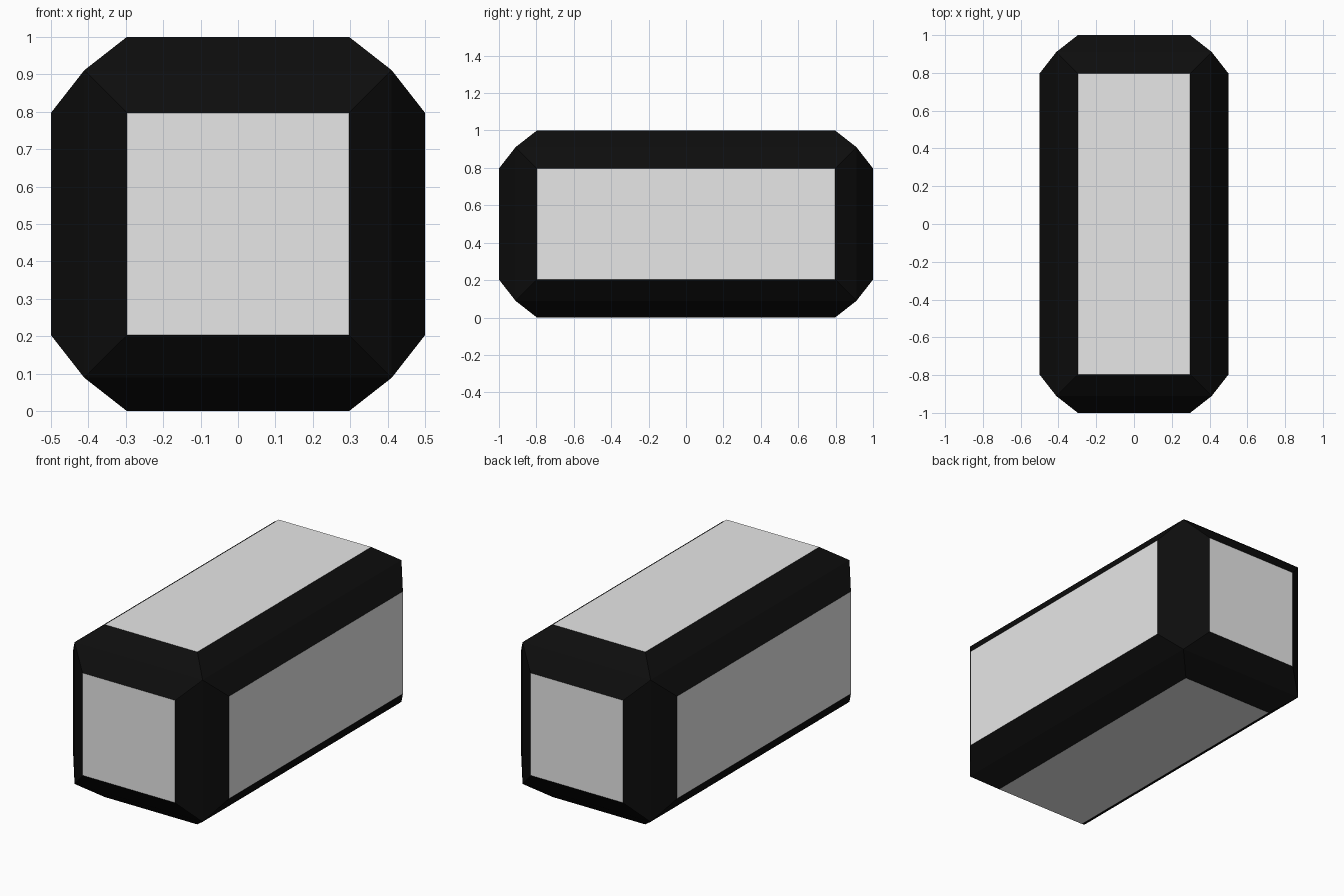
import bpy, bmesh
from mathutils import Matrix

if "Cube" in bpy.data.objects:
    bpy.data.objects.remove(bpy.data.objects["Cube"])


def material(name, value):
    m = bpy.data.materials.new(name)
    m.diffuse_color = (value, value, value, 1)
    m.use_nodes = True
    m.node_tree.nodes["Principled BSDF"].inputs["Base Color"].default_value = m.diffuse_color
    return m


# Core block, narrower than the panels that stand out from each side
bm = bmesh.new()
size = Matrix.Diagonal((0.822, 1.822, 0.822, 1))
bmesh.ops.create_cube(bm, size=1, matrix=Matrix.Translation((0, 0, 0.5)) @ size)

# Raise a panel on every side; the sloping faces around it form the frame
panels = bm.faces[:]
bmesh.ops.inset_individual(bm, faces=panels, thickness=0.161, depth=0.089)
for f in bm.faces:
    is_panel = max(abs(c) for c in f.normal) > 0.99
    f.material_index = 0 if is_panel else 1
    f.smooth = False

mesh = bpy.data.meshes.new("bevelled_block")
bm.to_mesh(mesh)
bm.free()
mesh.materials.append(material("light grey panel", 0.8))
mesh.materials.append(material("black frame", 0.004))
bpy.context.collection.objects.link(bpy.data.objects.new("bevelled_block", mesh))
